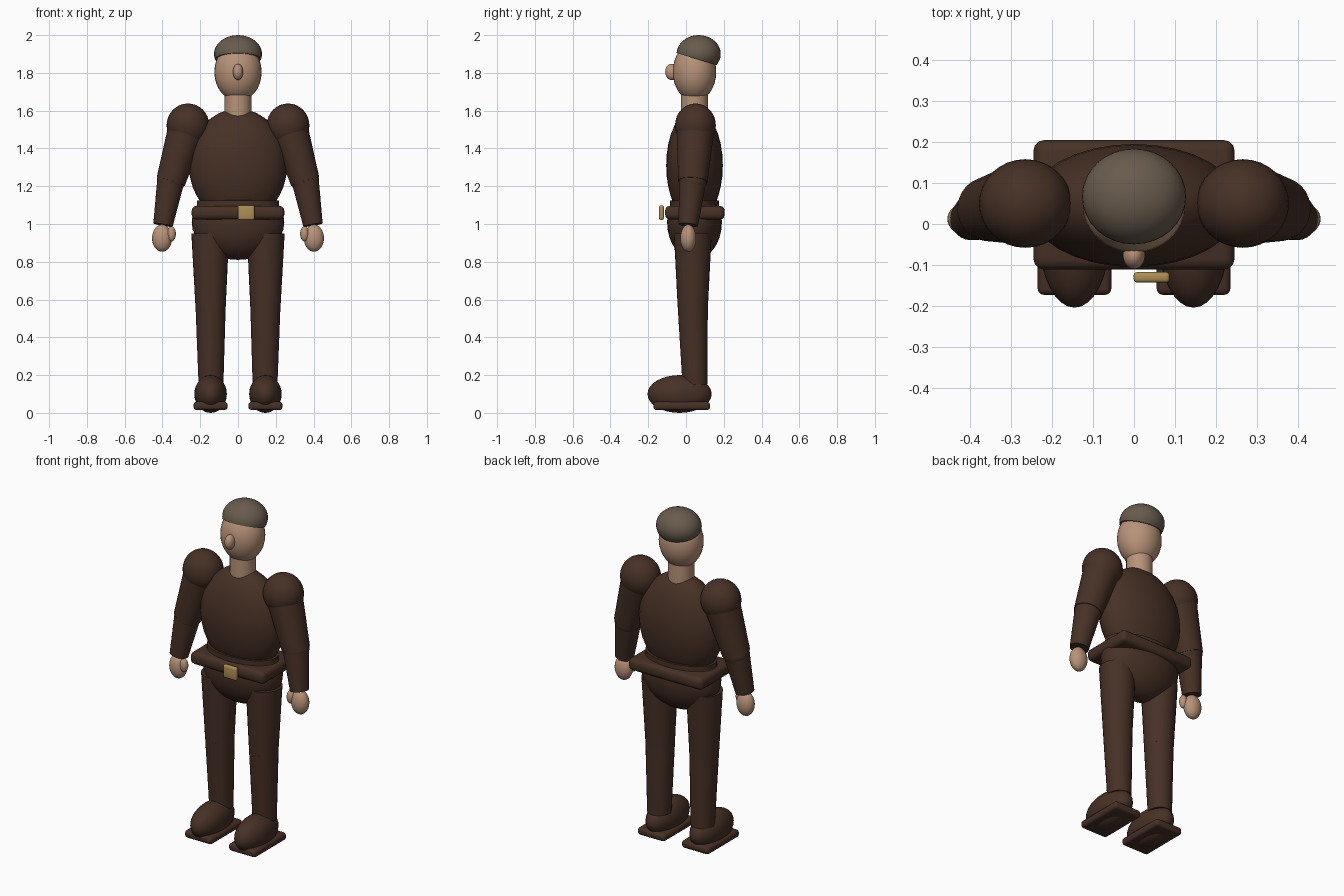
import bpy, bmesh
from mathutils import Vector

cube = bpy.data.objects.get("Cube")
if cube:
    bpy.data.objects.remove(cube, do_unlink=True)


def material(name, r, g, b):
    m = bpy.data.materials.new(name)
    m.use_nodes = True
    m.diffuse_color = (r, g, b, 1)
    m.node_tree.nodes["Principled BSDF"].inputs["Base Color"].default_value = (r, g, b, 1)
    return m


BROWN = material("dark brown cloth", 0.062, 0.030, 0.019)
SKIN = material("skin", 0.48, 0.29, 0.19)
HAIR = material("grey brown hair", 0.14, 0.105, 0.075)
GOLD = material("dull gold", 0.42, 0.27, 0.09)


def finish(name, bm, mat):
    mesh = bpy.data.meshes.new(name)
    bm.to_mesh(mesh)
    bm.free()
    mesh.materials.append(mat)
    ob = bpy.data.objects.new(name, mesh)
    bpy.context.collection.objects.link(ob)
    bpy.ops.object.select_all(action="DESELECT")
    ob.select_set(True)
    bpy.context.view_layer.objects.active = ob
    bpy.ops.object.shade_smooth_by_angle()
    return ob


def place(bm, center, size):
    bmesh.ops.scale(bm, vec=size, verts=bm.verts)
    bmesh.ops.translate(bm, vec=center, verts=bm.verts)


def ellipsoid(name, center, radii, mat):
    bm = bmesh.new()
    bmesh.ops.create_uvsphere(bm, u_segments=32, v_segments=16, radius=1)
    place(bm, center, radii)
    return finish(name, bm, mat)


def limb(name, start, end, r1, r2, mat):
    # Tapered round segment between two joints
    a, b = Vector(start), Vector(end)
    bm = bmesh.new()
    bmesh.ops.create_cone(bm, cap_ends=True, segments=28, radius1=r1, radius2=r2,
                          depth=(b - a).length)
    turn = Vector((0, 0, 1)).rotation_difference(b - a).to_matrix()
    bmesh.ops.rotate(bm, matrix=turn, verts=bm.verts)
    bmesh.ops.translate(bm, vec=(a + b) / 2, verts=bm.verts)
    return finish(name, bm, mat)


def rounded_box(name, center, size, bevel, mat):
    bm = bmesh.new()
    bmesh.ops.create_cube(bm, size=1)
    place(bm, center, size)
    bmesh.ops.bevel(bm, geom=bm.edges[:], offset=bevel, segments=3, profile=0.5,
                    affect="EDGES")
    return finish(name, bm, mat)


MID = 0.045  # depth of the body axis

# Head
ellipsoid("head", (0, MID, 1.805), (0.125, 0.115, 0.155), SKIN)
ellipsoid("nose", (0, -0.076, 1.805), (0.027, 0.034, 0.043), SKIN)
limb("neck", (0, MID, 1.57), (0, MID, 1.69), 0.071, 0.071, SKIN)

# Hair cap, trimmed along a line sloping down to the back
bm = bmesh.new()
bmesh.ops.create_uvsphere(bm, u_segments=32, v_segments=20, radius=1)
place(bm, (0, 0.067, 1.9), (0.127, 0.117, 0.1))
cut = bmesh.ops.bisect_plane(bm, geom=bm.verts[:] + bm.edges[:] + bm.faces[:],
                             plane_co=(0, 0.067, 1.87), plane_no=(0, 0.3, 1),
                             clear_inner=True)
rim = [e for e in cut["geom_cut"] if isinstance(e, bmesh.types.BMEdge)]
bmesh.ops.holes_fill(bm, edges=rim, sides=0)
bmesh.ops.recalc_face_normals(bm, faces=bm.faces)
finish("hair", bm, HAIR)

# Trunk
ellipsoid("torso", (0, MID, 1.31), (0.26, 0.15, 0.30), BROWN)
ellipsoid("hips", (0, MID, 1.01), (0.245, 0.145, 0.2), BROWN)
bm = bmesh.new()
bmesh.ops.create_cone(bm, cap_ends=True, segments=32, radius1=1, radius2=1, depth=1)
place(bm, (0, MID, 1.08), (0.218, 0.13, 0.09))
finish("waistband", bm, BROWN)
rounded_box("belt", (0, 0.047, 1.06), (0.49, 0.315, 0.072), 0.025, BROWN)
rounded_box("buckle", (0.043, -0.13, 1.06), (0.088, 0.026, 0.076), 0.009, GOLD)

# Arms and legs
for side, s in (("left", 1), ("right", -1)):
    ellipsoid(side + "_shoulder", (s * 0.265, 0.05, 1.522), (0.113, 0.108, 0.116), BROWN)
    limb(side + "_upper_arm", (s * 0.272, 0.05, 1.5), (s * 0.356, 0.036, 1.225),
         0.1, 0.078, BROWN)
    ellipsoid(side + "_elbow", (s * 0.356, 0.036, 1.225), (0.074, 0.074, 0.074), BROWN)
    limb(side + "_forearm", (s * 0.355, 0.036, 1.235), (s * 0.397, 0.012, 0.995),
         0.073, 0.052, BROWN)
    ellipsoid(side + "_hand", (s * 0.402, 0.012, 0.925), (0.053, 0.042, 0.072), SKIN)
    ellipsoid(side + "_thumb", (s * 0.352, -0.005, 0.948), (0.023, 0.022, 0.04), SKIN)

    limb(side + "_thigh", (s * 0.147, 0.036, 0.95), (s * 0.145, 0.036, 0.56),
         0.1, 0.08, BROWN)
    ellipsoid(side + "_knee", (s * 0.145, 0.036, 0.56), (0.08, 0.08, 0.07), BROWN)
    limb(side + "_shin", (s * 0.145, 0.036, 0.56), (s * 0.143, 0.047, 0.15),
         0.08, 0.066, BROWN)
    ellipsoid(side + "_shoe", (s * 0.145, -0.034, 0.1), (0.086, 0.17, 0.1), BROWN)
    rounded_box(side + "_sole", (s * 0.145, -0.023, 0.037), (0.18, 0.3, 0.044), 0.016, BROWN)
